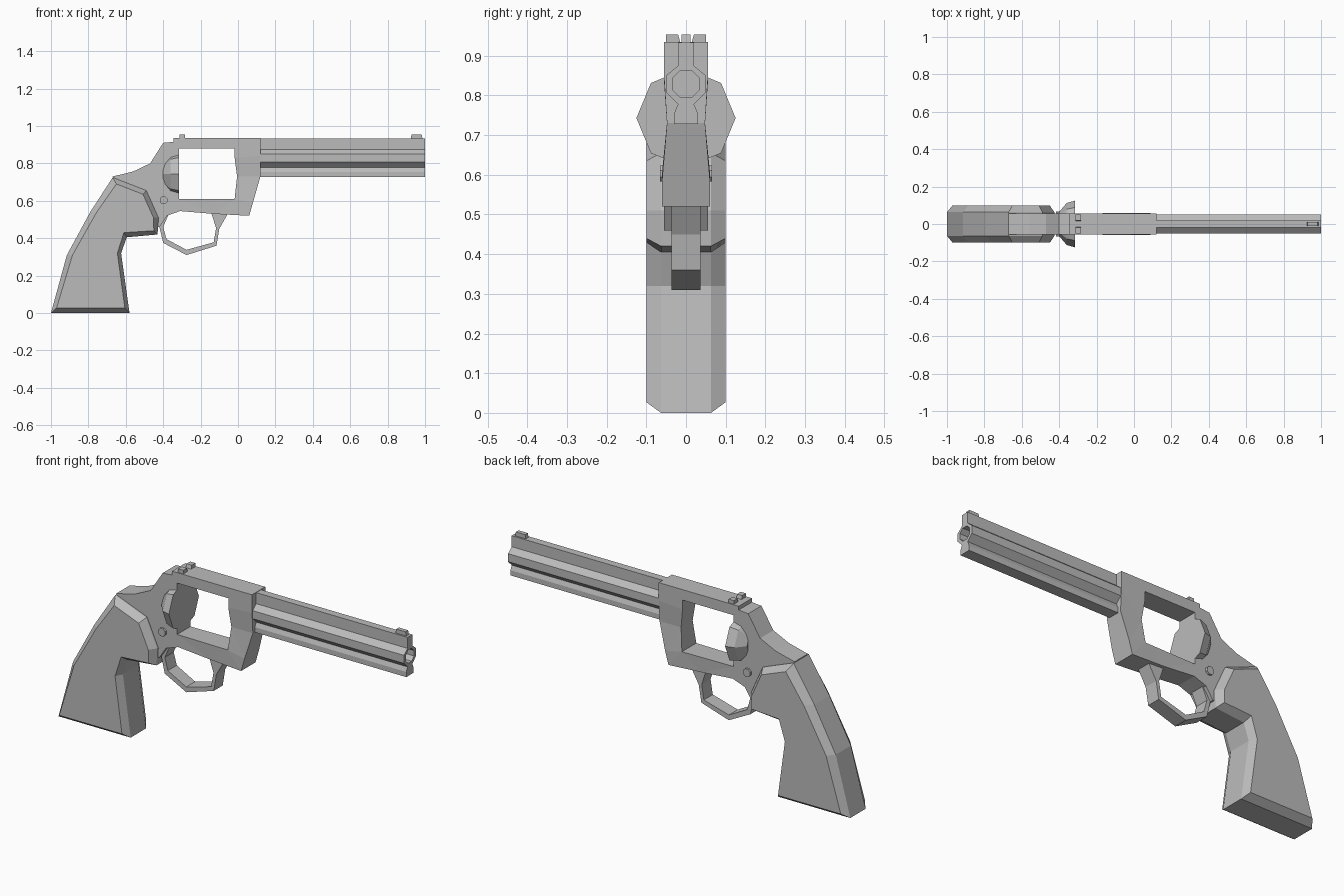
import bpy, bmesh, math
from mathutils import Vector

cube = bpy.data.objects.get("Cube")
if cube:
    bpy.data.objects.remove(cube, do_unlink=True)

steel = bpy.data.materials.new("grey steel")
steel.use_nodes = True
steel.diffuse_color = (0.5, 0.5, 0.5, 1)
steel.node_tree.nodes["Principled BSDF"].inputs["Base Color"].default_value = (0.5, 0.5, 0.5, 1)


def finish(name, bm):
    bmesh.ops.recalc_face_normals(bm, faces=bm.faces[:])
    mesh = bpy.data.meshes.new(name)
    bm.to_mesh(mesh)
    bm.free()
    mesh.materials.append(steel)
    obj = bpy.data.objects.new(name, mesh)
    bpy.context.collection.objects.link(obj)
    return obj


def prism(name, loops, start, end, axis="y", adjust=None):
    """Extrude an outline, plus any hole outlines, along x or y."""
    place = (lambda p: (p[0], start, p[1])) if axis == "y" else (lambda p: (start, p[0], p[1]))
    shift = Vector((0, end - start, 0)) if axis == "y" else Vector((end - start, 0, 0))
    bm = bmesh.new()
    edges = []
    for loop in loops:
        vs = [bm.verts.new(place(p)) for p in loop]
        edges += [bm.edges.new((v, vs[i - 1])) for i, v in enumerate(vs)]
    bmesh.ops.triangle_fill(bm, edges=edges, use_beauty=True, normal=shift.normalized())
    out = bmesh.ops.extrude_face_region(bm, geom=bm.faces[:])
    moved = [g for g in out["geom"] if isinstance(g, bmesh.types.BMVert)]
    bmesh.ops.translate(bm, verts=moved, vec=shift)
    if adjust:
        for v in bm.verts:
            adjust(v.co)
    return finish(name, bm)


def loft(name, rings):
    """Skin a row of matching closed rings and cap both ends."""
    bm = bmesh.new()
    rows = [[bm.verts.new(p) for p in ring] for ring in rings]
    for a, b in zip(rows, rows[1:]):
        for i in range(len(a)):
            bm.faces.new((a[i - 1], a[i], b[i], b[i - 1]))
    bm.faces.new(rows[0])
    bm.faces.new(rows[-1])
    return finish(name, bm)


def circle(r, cz, n=8, turn=0.0, cx=0.0):
    return [(cx + r * math.cos(math.tau * i / n + turn), cz + r * math.sin(math.tau * i / n + turn))
            for i in range(n)]


def mirrored(half):
    return half + [(-y, z) for y, z in reversed(half)]


# Frame with the open cylinder window; the front block has a slight waist
def waist(co):
    if co.x > -0.03 and co.z < 0.8:
        half = 0.048 if co.z > 0.7 else 0.06
        co.y = math.copysign(half, co.y)


frame_outline = [(-0.345, 0.935), (0.12, 0.935), (0.12, 0.84), (0.12, 0.73), (0.08, 0.59),
                 (0.06, 0.52), (-0.13, 0.53), (-0.31, 0.545), (-0.38, 0.52), (-0.42, 0.46),
                 (-0.5, 0.46), (-0.66, 0.66), (-0.67, 0.73), (-0.56, 0.757), (-0.47, 0.80),
                 (-0.40, 0.91), (-0.345, 0.915)]
window = [(-0.315, 0.88), (-0.018, 0.88), (-0.018, 0.83), (-0.005, 0.73), (-0.018, 0.61),
          (-0.315, 0.61)]
prism("frame", [frame_outline, window], -0.055, 0.055, adjust=waist)

# Barrel with top rib, underlug and hollow muzzle
barrel_half = [(0.02, 0.933), (0.02, 0.875), (0.05, 0.85), (0.05, 0.808), (0.02, 0.778),
               (0.03, 0.755), (0.03, 0.728)]
prism("barrel", [mirrored(barrel_half), circle(0.037, 0.829, turn=math.pi / 8)], 0.1, 1.0, "x")

# Recoil shield behind the window
loft("recoil_shield", [[(x, y, z) for y, z in circle(r, 0.743)]
                       for x, r in ((-0.40, 0.065), (-0.36, 0.112), (-0.315, 0.125))])

# Grip with bevelled sides
grip_edge = [(-0.67, 0.725), (-0.79, 0.54), (-0.915, 0.31), (-1, 0), (-0.58, 0),
             (-0.625, 0.32), (-0.595, 0.405), (-0.43, 0.42), (-0.425, 0.51), (-0.49, 0.655)]
grip_face = [(-0.65, 0.69), (-0.755, 0.54), (-0.885, 0.31), (-0.97, 0.027), (-0.605, 0.027),
             (-0.645, 0.32), (-0.61, 0.43), (-0.45, 0.44), (-0.452, 0.51), (-0.508, 0.635)]
loft("grip", [[(x, y, z) for x, z in pts] for y, pts in
              ((-0.1, grip_face), (-0.063, grip_edge), (0.063, grip_edge), (0.1, grip_face))])

# Trigger guard
guard = [(-0.40, 0.53), (-0.42, 0.46), (-0.40, 0.375), (-0.275, 0.31), (-0.115, 0.36),
         (-0.10, 0.45), (-0.055, 0.53), (-0.145, 0.54), (-0.117, 0.455), (-0.13, 0.378),
         (-0.275, 0.338), (-0.382, 0.395), (-0.40, 0.46), (-0.37, 0.53)]
prism("trigger_guard", [guard], -0.037, 0.037)

# Side pin through the frame
prism("frame_pin", [circle(0.022, 0.603, turn=math.pi / 8, cx=-0.398)], -0.066, 0.066)

# Sights
for side, label in ((1, "left"), (-1, "right")):
    notch = [(side * y, z) for y, z in ((0.05, 0.925), (0.05, 0.954), (0.02, 0.954), (0.012, 0.925))]
    prism("rear_sight_" + label, [notch], -0.313, -0.283, "x")
prism("front_sight", [[(0.922, 0.925), (0.928, 0.954), (0.982, 0.954), (0.988, 0.925)]], -0.011, 0.011)
